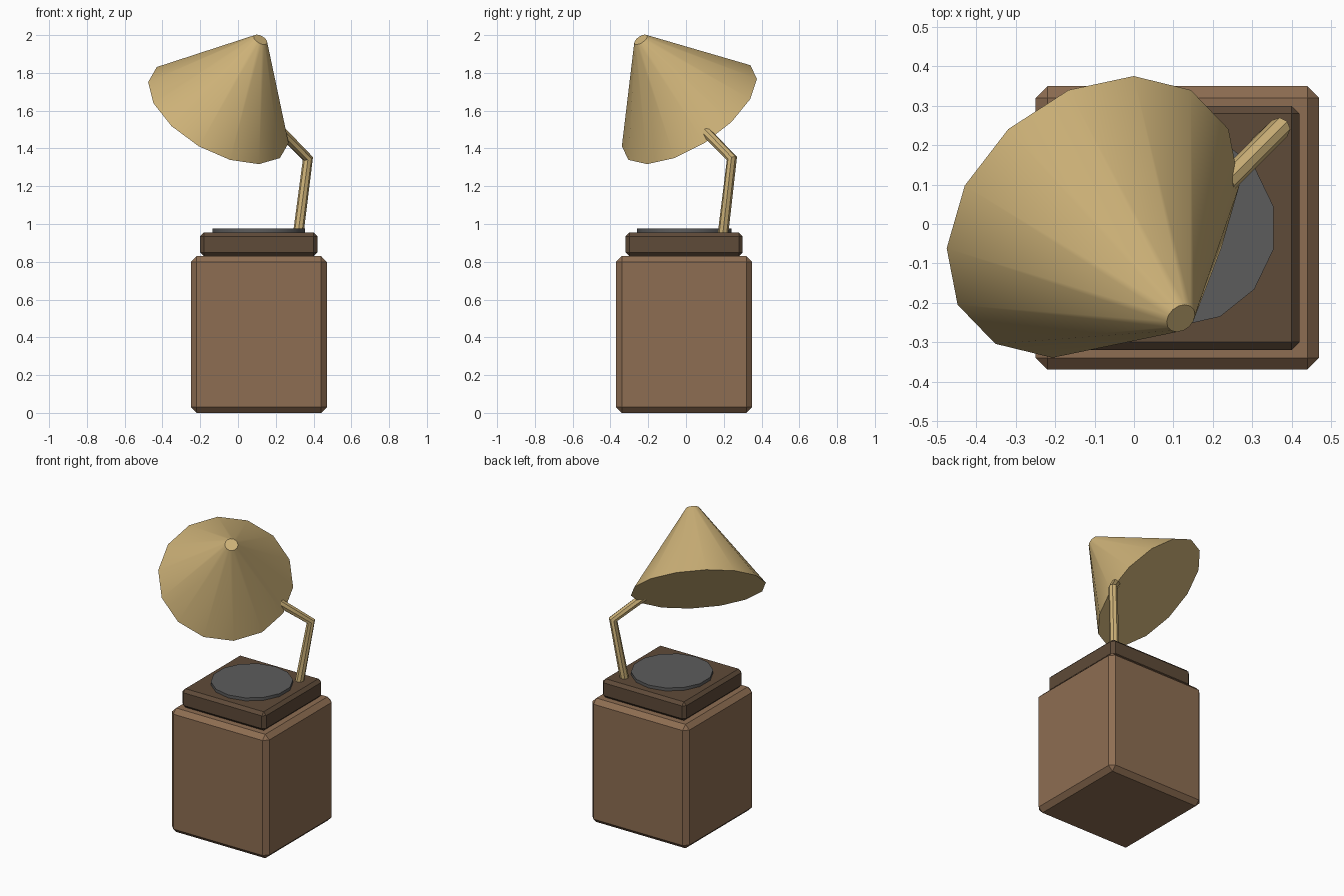
import bpy
from math import radians
from mathutils import Euler, Vector

cube = bpy.data.objects.get("Cube")
if cube:
    bpy.data.objects.remove(cube, do_unlink=True)


def material(name, rgb):
    mat = bpy.data.materials.new(name)
    mat.use_nodes = True
    colour = (*rgb, 1)
    mat.diffuse_color = colour
    mat.node_tree.nodes["Principled BSDF"].inputs["Base Color"].default_value = colour
    return mat


wood = material("warm wood", (0.27, 0.155, 0.085))
dark_wood = material("dark wood", (0.113, 0.069, 0.04))
grey = material("record grey", (0.107, 0.107, 0.107))
brass = material("brass", (0.62, 0.45, 0.19))

CENTRE = Vector((0.11, -0.01, 0))


def finish(name, mat, smooth=False):
    obj = bpy.context.object
    obj.name = obj.data.name = name
    obj.data.materials.append(mat)
    if smooth:
        bpy.ops.object.shade_smooth_by_angle(angle=radians(30))
    return obj


def chamfered_box(name, width, bottom, top, chamfer, mat):
    height = top - bottom
    bpy.ops.mesh.primitive_cube_add(size=1, location=CENTRE + Vector((0, 0, bottom + height / 2)))
    bpy.context.object.scale = (width, width, height)
    bpy.ops.object.transform_apply(location=False, rotation=False)
    obj = finish(name, mat)
    bevel = obj.modifiers.new("chamfer", "BEVEL")
    bevel.width = chamfer
    bevel.segments = 1


# Cabinet and its lid
chamfered_box("cabinet", 0.72, 0, 0.83, 0.03, wood)
chamfered_box("lid", 0.62, 0.83, 0.955, 0.02, dark_wood)

# Record on the lid
bpy.ops.mesh.primitive_cylinder_add(vertices=14, radius=0.25, depth=0.03,
                                    location=CENTRE + Vector((0, 0, 0.96)))
finish("record", grey, True)

# Tilted horn, mouth closed by a flat face
tilt = Euler((radians(30), radians(30), 0))
mouth = Vector((-0.104, 0.018, 1.59))
length = 0.515
axis = tilt.to_matrix() @ Vector((0, 0, 1))
bpy.ops.mesh.primitive_cone_add(vertices=14, radius1=0.413, radius2=0.04, depth=length,
                                location=mouth + axis * length / 2, rotation=tilt)
finish("horn", brass, True)

# Bent arm holding the horn
curve = bpy.data.curves.new("arm", "CURVE")
curve.dimensions = "3D"
curve.bevel_depth = 0.028
curve.bevel_resolution = 2
curve.use_fill_caps = True
path = [(0.318, 0.195, 0.94), (0.37, 0.243, 1.347), (0.232, 0.105, 1.487)]
spline = curve.splines.new("POLY")
spline.points.add(len(path) - 1)
for point, co in zip(spline.points, path):
    point.co = (*co, 1)
arm = bpy.data.objects.new("arm", curve)
bpy.context.collection.objects.link(arm)
bpy.ops.object.select_all(action="DESELECT")
arm.select_set(True)
bpy.context.view_layer.objects.active = arm
bpy.ops.object.convert(target="MESH")
finish("arm", brass, True)
